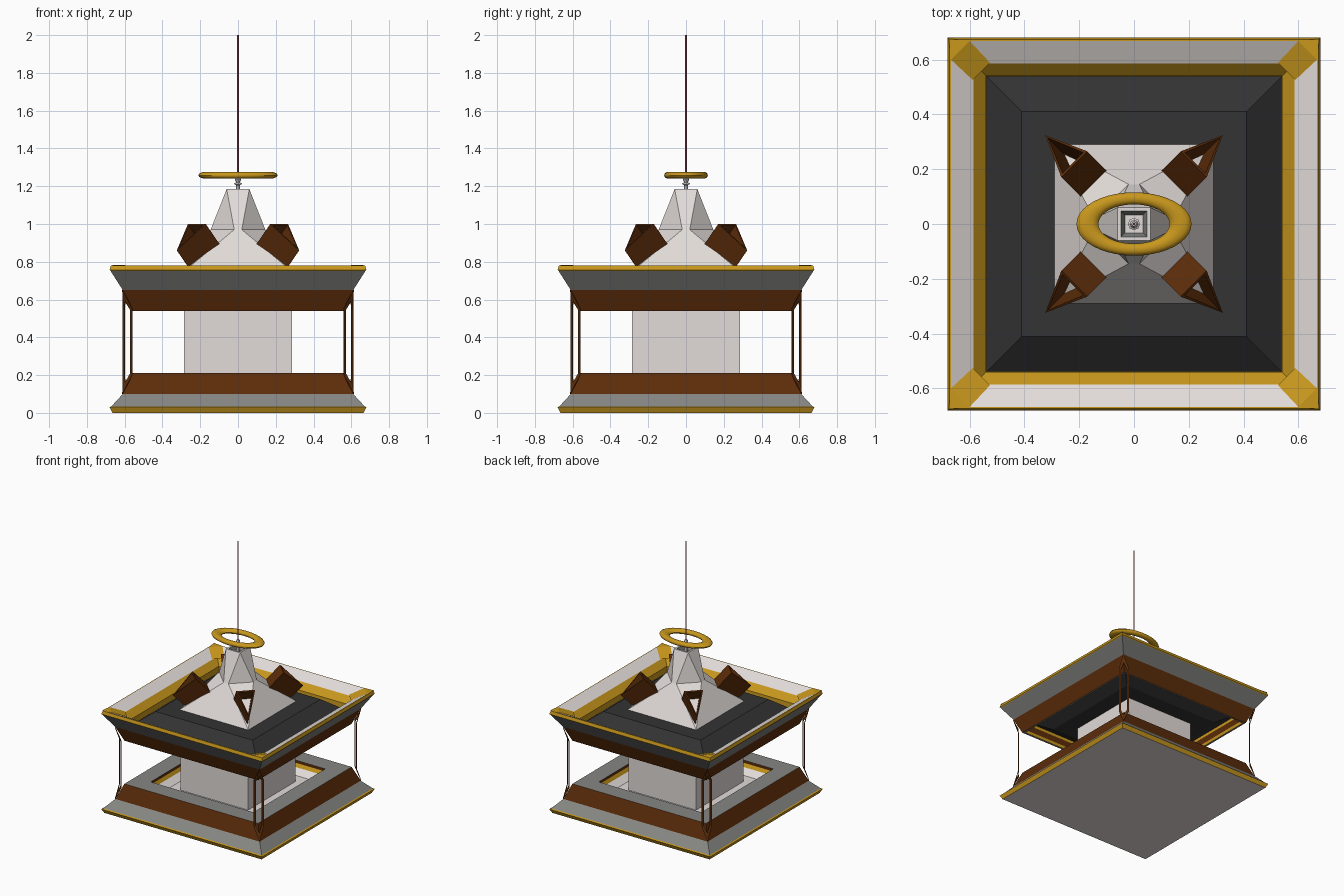
import bpy, bmesh, math
from mathutils import Vector, Matrix

old = bpy.data.objects.get("Cube")
if old:
    bpy.data.objects.remove(old, do_unlink=True)


def material(name, rgb):
    m = bpy.data.materials.new(name)
    m.use_nodes = True
    m.diffuse_color = (*rgb, 1)
    m.node_tree.nodes["Principled BSDF"].inputs["Base Color"].default_value = (*rgb, 1)
    return m


MATS = {
    "brown": material("brown wood", (0.108, 0.026, 0.003)),
    "gold": material("gold trim", (0.58, 0.31, 0.012)),
    "gray": material("mid gray", (0.24, 0.24, 0.23)),
    "slate": material("slate gray", (0.19, 0.19, 0.185)),
    "dark": material("dark roof", (0.033, 0.033, 0.033)),
    "light": material("pale stone", (0.76, 0.71, 0.69)),
    "red": material("dull red", (0.5, 0.09, 0.1)),
}


def finish(name, bm, mats):
    """Turn a bmesh into an object with the named materials."""
    bmesh.ops.remove_doubles(bm, verts=bm.verts, dist=0.0001)
    bmesh.ops.recalc_face_normals(bm, faces=bm.faces)
    me = bpy.data.meshes.new(name)
    bm.to_mesh(me)
    bm.free()
    for m in mats:
        me.materials.append(MATS[m])
    ob = bpy.data.objects.new(name, me)
    bpy.context.collection.objects.link(ob)
    return ob


def loft(name, rings, colours, caps=None):
    """Square rings (half size, z, optional half length of each flat side),
    one colour per step; without caps the profile closes on itself."""
    bm = bmesh.new()
    mats = list(dict.fromkeys(colours + list(caps or ())))
    loops = []
    for ring in rings:
        a, z, b = ring if len(ring) == 3 else (*ring, ring[0])
        loop = []
        for k in range(4):
            rot = Matrix.Rotation(k * math.pi / 2, 3, 'Z')
            loop += [bm.verts.new(rot @ Vector((s * b, -a, z))) for s in (-1, 1)]
        loops.append(loop)
    pairs = list(zip(loops, loops[1:]))
    if caps:
        for loop, c in zip((loops[0], loops[-1]), caps):
            bm.faces.new(loop).material_index = mats.index(c)
    else:
        pairs.append((loops[-1], loops[0]))
    for (lo, hi), c in zip(pairs, colours):
        for i in range(8):
            j = (i + 1) % 8
            bm.faces.new((lo[i], lo[j], hi[j], hi[i])).material_index = mats.index(c)
    return finish(name, bm, mats)


# Base tray with a sunken floor
loft("base_tray",
     [(0.665, 0), (0.68, 0.03), (0.67, 0.035), (0.61, 0.1), (0.565, 0.21),
      (0.434, 0.21), (0.434, 0.19), (0.42, 0.165), (0.37, 0.13)],
     ["gold", "gold", "gray", "brown", "gray", "brown", "gold", "light"],
     ("light", "light"))

# Central block
loft("central_block", [(0.285, 0.13), (0.285, 0.6)], ["light"], ("light", "light"))

# Upper frame with its inner gutter
loft("upper_frame",
     [(0.565, 0.54), (0.61, 0.65), (0.675, 0.752), (0.68, 0.757), (0.673, 0.78),
      (0.667, 0.78), (0.585, 0.738), (0.54, 0.693), (0.535, 0.6), (0.545, 0.56),
      (0.55, 0.54)],
     ["brown", "slate", "gold", "gold", "gold", "light", "gold", "gold", "brown",
      "gold", "gray"])

# Dark hipped roof with a matching hipped underside
loft("roof", [(0.542, 0.645), (0.41, 0.745), (0.28, 0.745), (0.28, 0.555),
              (0.41, 0.555), (0.54, 0.625)], ["dark"] * 6)

# Faceted spire with an open top
loft("spire",
     [(0.29, 0.745), (0.145, 0.97, 0.02), (0.06, 1.185), (0.047, 1.185),
      (0.033, 1.15)], ["light", "light", "light", "gray"], ("light", "light"))

# Gold straps across the gutter corners
bm = bmesh.new()
for k in range(4):
    rot = Matrix.Rotation(k * math.pi / 2, 3, 'Z')
    pts = [(0.676, 0.676, 0.783), (0.668, 0.6, 0.783), (0.588, 0.525, 0.742),
           (0.525, 0.588, 0.742), (0.6, 0.668, 0.783)]
    c, a, a2, b2, b = [bm.verts.new(rot @ Vector(p)) for p in pts]
    bm.faces.new((c, b, a))
    bm.faces.new((a, b, b2, a2))
finish("corner_straps", bm, ["gold"])

# Thin flat corner frames with pointed feet and heads (radius, offset, z)
outer = [(0.865, 0, 0.1), (0.827, 0.035, 0.2), (0.827, 0.035, 0.555), (0.865, 0, 0.65)]
inner = [(0.845, 0, 0.16), (0.827, 0.021, 0.21), (0.827, 0.021, 0.545), (0.845, 0, 0.59)]
bm = bmesh.new()
for k in range(4):
    rot = Matrix.Rotation(math.radians(45 + 90 * k), 3, 'Z')
    for side in (-1, 1):
        rails = [[bm.verts.new(rot @ Vector((r, side * t, z))) for r, t, z in rail]
                 for rail in (outer, inner)]
        for i in range(3):
            bm.faces.new((rails[0][i], rails[0][i + 1], rails[1][i + 1], rails[1][i]))
frames = finish("corner_frames", bm, ["brown"])
solid = frames.modifiers.new("thickness", 'SOLIDIFY')
solid.thickness = 0.004
solid.offset = 0

# Hollow triangular dormers on the diagonals
for k, name in enumerate(("back_left", "back_right", "front_right", "front_left")):
    bm = bmesh.new()
    rot = Matrix.Rotation(math.radians(45 + 90 * k), 3, 'Z')
    mouth = [(0.458, 0, 0.86), (0.308, 0.067, 1.0), (0.308, -0.067, 1.0)]
    axis = Vector((-0.695, 0, -0.72))
    front = [bm.verts.new(rot @ Vector(p)) for p in mouth]
    rear = [bm.verts.new(rot @ (Vector(p) + axis * 0.15)) for p in mouth]
    opening = bm.faces.new(front)
    bm.faces.new(rear[::-1])
    for i in range(3):
        j = (i + 1) % 3
        bm.faces.new((front[i], rear[i], rear[j], front[j]))
    bmesh.ops.recalc_face_normals(bm, faces=bm.faces)
    # Rim, then a deep shaft down to the pale stone
    for width in (0.017, 0.001):
        bmesh.ops.inset_region(bm, faces=[opening], thickness=width)
    bmesh.ops.translate(bm, verts=opening.verts, vec=rot @ (axis * 0.135))
    opening.material_index = 1
    finish(name + "_dormer", bm, ["brown", "light"])


def turned(name, profile, colour):
    """Stack of round sections given as (radius, z)."""
    bm = bmesh.new()
    for (r1, z1), (r2, z2) in zip(profile, profile[1:]):
        bmesh.ops.create_cone(bm, cap_ends=True, segments=8, radius1=r1, radius2=r2,
                              depth=z2 - z1,
                              matrix=Matrix.Translation((0, 0, (z1 + z2) / 2)))
    return finish(name, bm, [colour])


# Finial, mast and halo ring
turned("finial", [(0.016, 1.15), (0.01, 1.19), (0.01, 1.205), (0.022, 1.213),
                  (0.01, 1.22), (0.016, 1.235), (0.008, 1.25)], "light")
turned("mast", [(0.004, 1.24), (0.004, 2.0)], "red")

bpy.ops.mesh.primitive_torus_add(major_radius=0.17, minor_radius=0.04,
                                 major_segments=40, minor_segments=12,
                                 location=(0, 0, 1.258))
ring = bpy.context.object
ring.name = "halo_ring"
ring.scale = (1, 0.55, 0.45)
bpy.ops.object.transform_apply(location=False, rotation=False, scale=True)
ring.data.materials.append(MATS["gold"])
bpy.ops.object.shade_smooth_by_angle(angle=math.radians(40))
